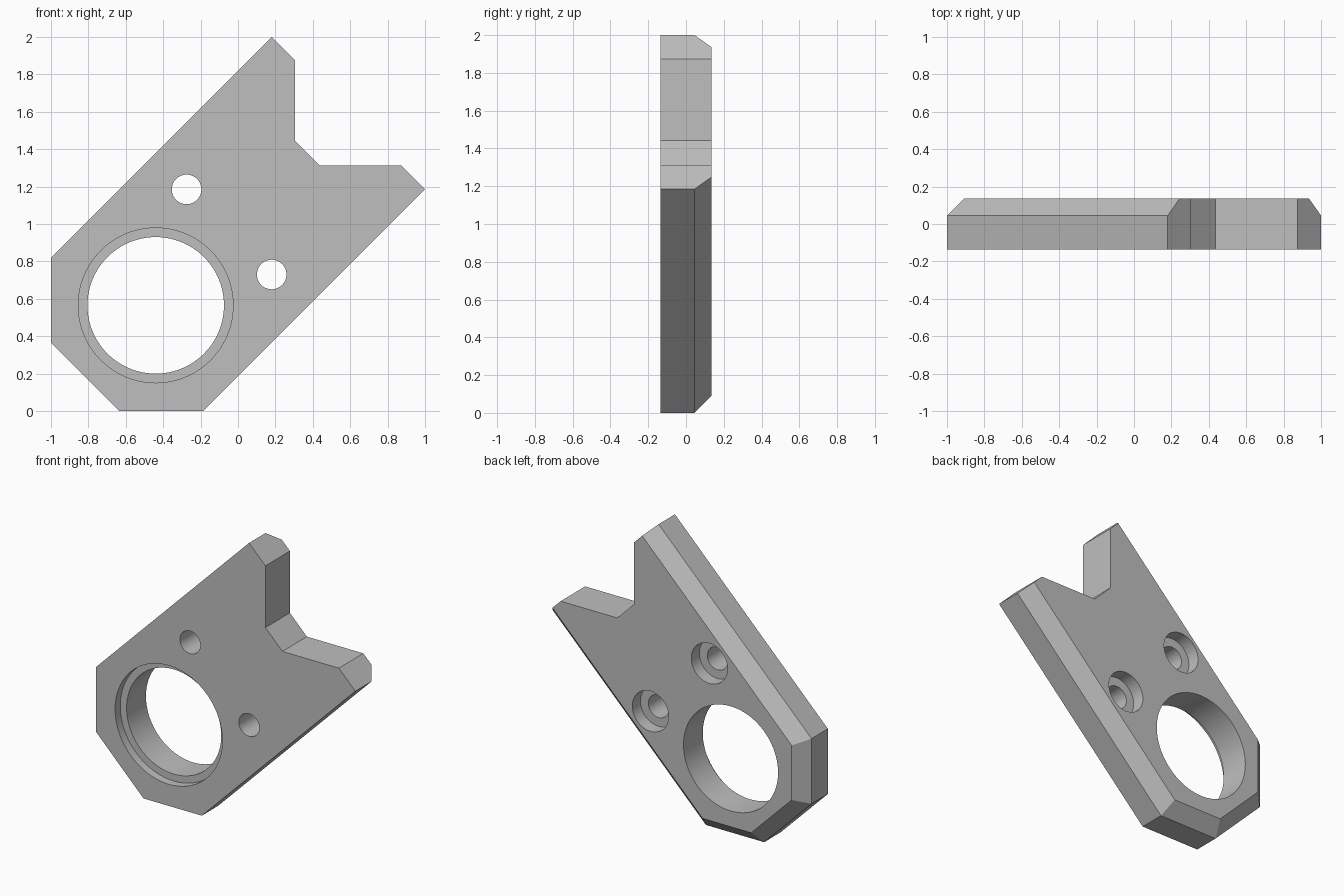
import bpy, bmesh, math
from mathutils import Vector

default = bpy.data.objects.get("Cube")
if default:
    bpy.data.objects.remove(default, do_unlink=True)

FRONT, BACK, CHAMFER = -0.135, 0.135, 0.09

grey = bpy.data.materials.new("plain_grey")
grey.use_nodes = True
colour = (0.52, 0.52, 0.52, 1)
grey.diffuse_color = colour
grey.node_tree.nodes["Principled BSDF"].inputs["Base Color"].default_value = colour

# Plate outline (x, z); the first five edges are chamfered at the back
outline = [(0.18, 2.0), (-1, 0.82), (-1, 0.365), (-0.635, 0), (-0.185, 0), (1, 1.185),
           (0.873, 1.312), (0.437, 1.312), (0.306, 1.443), (0.306, 1.874)]

bm = bmesh.new()
face = bm.faces.new([bm.verts.new((x, FRONT, z)) for x, z in outline])
grown = bmesh.ops.extrude_face_region(bm, geom=[face])["geom"]
bmesh.ops.translate(bm, vec=(0, BACK - FRONT, 0),
                    verts=[g for g in grown if isinstance(g, bmesh.types.BMVert)])
bmesh.ops.recalc_face_normals(bm, faces=bm.faces)

# Back chamfers, sliced by 45 degree planes
for (x1, z1), (x2, z2) in zip(outline[:5], outline[1:6]):
    outward = Vector((z2 - z1, 0, x1 - x2)).normalized()
    if outward.dot(Vector((x1 + 0.2, 0, z1 - 0.9))) < 0:
        outward.negate()
    cut = bmesh.ops.bisect_plane(
        bm, geom=bm.verts[:] + bm.edges[:] + bm.faces[:], dist=1e-5,
        plane_co=(x1, BACK - CHAMFER, z1), plane_no=outward + Vector((0, 1, 0)),
        clear_outer=True)["geom_cut"]
    bmesh.ops.holes_fill(bm, edges=[e for e in bm.edges if e.is_boundary], sides=0)
bmesh.ops.recalc_face_normals(bm, faces=bm.faces)

mesh = bpy.data.meshes.new("bracket_plate")
bm.to_mesh(mesh)
bm.free()
plate = bpy.data.objects.new("bracket_plate", mesh)
bpy.context.collection.objects.link(plate)
mesh.materials.append(grey)


def drill(name, x, z, radius, y0, y1):
    """Cut a round hole running from y0 to y1."""
    bpy.ops.mesh.primitive_cylinder_add(
        vertices=96, radius=radius, depth=y1 - y0,
        location=(x, (y0 + y1) / 2, z), rotation=(math.pi / 2, 0, 0))
    cutter = bpy.context.object
    cutter.name = name
    cutter.data.materials.append(grey)
    mod = plate.modifiers.new(name, "BOOLEAN")
    mod.operation = "DIFFERENCE"
    mod.solver = "EXACT"
    mod.object = cutter
    bpy.context.view_layer.objects.active = plate
    bpy.ops.object.modifier_apply(modifier=name)
    bpy.data.objects.remove(cutter, do_unlink=True)


# Large bore with a shallow seat at the front
drill("main_bore", -0.44, 0.565, 0.365, -0.3, 0.3)
drill("bore_seat", -0.44, 0.565, 0.414, -0.3, FRONT + 0.057)

# Two screw holes, counterbored at the back
for x, z in ((-0.275, 1.185), (0.18, 0.73)):
    drill("screw_hole", x, z, 0.079, -0.3, 0.3)
    drill("screw_recess", x, z, 0.14, BACK - 0.09, 0.3)

bpy.ops.object.select_all(action="DESELECT")
plate.select_set(True)
bpy.context.view_layer.objects.active = plate
bpy.ops.object.shade_smooth_by_angle(angle=math.radians(30))
